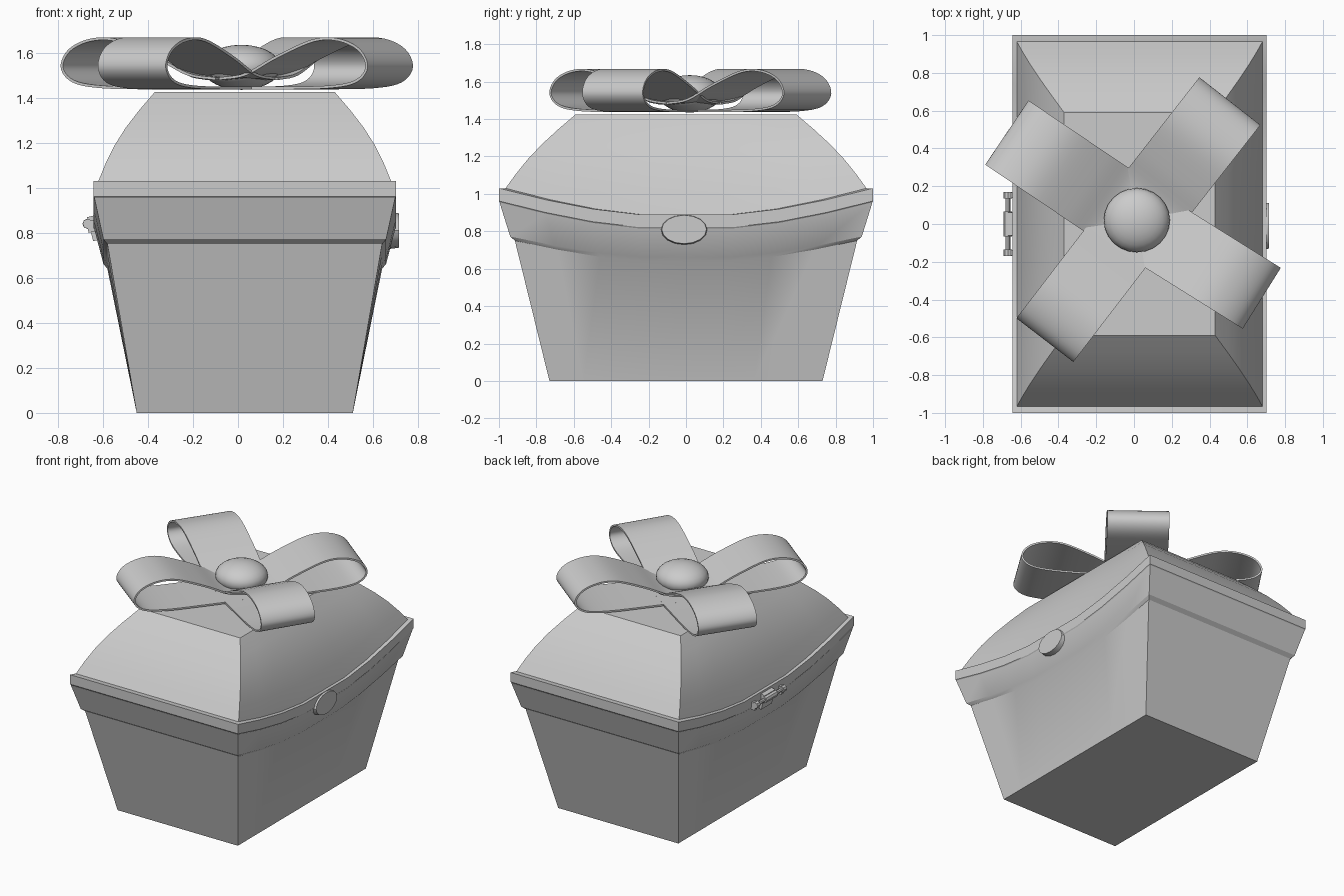
import bpy, bmesh, math
from mathutils import Matrix, Vector

if "Cube" in bpy.data.objects:
    bpy.data.objects.remove(bpy.data.objects["Cube"])

grey = bpy.data.materials.new("plain_grey")
grey.diffuse_color = (0.6, 0.6, 0.6, 1)
grey.use_nodes = True
grey.node_tree.nodes["Principled BSDF"].inputs["Base Color"].default_value = grey.diffuse_color
CX = 0.03  # box centre in x


def finish(name, bm, smooth=True):
    bmesh.ops.recalc_face_normals(bm, faces=bm.faces)
    me = bpy.data.meshes.new(name)
    bm.to_mesh(me)
    bm.free()
    me.materials.append(grey)
    ob = bpy.data.objects.new(name, me)
    bpy.context.collection.objects.link(ob)
    if smooth:
        bpy.ops.object.select_all(action='DESELECT')
        ob.select_set(True)
        bpy.context.view_layer.objects.active = ob
        bpy.ops.object.shade_smooth_by_angle(angle=math.radians(30))
    return ob


# Long sides dip in the middle: fraction of half length -> rise from 0 to 1
STEPS = [(0, 0), (0.25, 0.0), (0.5, 0.21), (0.75, 0.56), (1, 1)]
SIDE = [(-f, s) for f, s in STEPS[:0:-1]] + STEPS


def ring(bm, hx, hy, z, sag):
    right = [(CX + hx, f * hy, z - sag * (1 - s)) for f, s in SIDE]
    left = [(CX - hx, f * hy, z - sag * (1 - s)) for f, s in reversed(SIDE)]
    return [bm.verts.new(p) for p in right + left]


def loft(name, rows):
    bm = bmesh.new()
    rings = [ring(bm, *r) for r in rows]
    n = len(rings[0])
    for a, b in zip(rings, rings[1:]):
        for i in range(n):
            j = (i + 1) % n
            bm.faces.new((a[i], a[j], b[j], b[i]))
    # caps are strips across the width, so they follow the dip
    m = n // 2
    for r in (rings[0], rings[-1]):
        for i in range(m - 1):
            bm.faces.new((r[i], r[i + 1], r[n - 2 - i], r[n - 1 - i]))
    return finish(name, bm)


# Tapered box with flared band: half width, half length, height, dip
loft("box_body", [(0.48, 0.73, 0, 0), (0.61, 0.915, 0.75, 0.11),
                  (0.628, 0.94, 0.772, 0.11), (0.668, 0.997, 0.955, 0.14)])

# Lid with upright rim, small ledge and domed slopes
lid = [(0.664, 0.99, 0.95, 0.14), (0.672, 1.0, 0.962, 0.14),
       (0.672, 1.0, 1.03, 0.14), (0.65, 0.965, 1.03, 0.14)]
for i in range(1, 6):
    t = i / 5
    bulge = 0.03 * math.sin(math.pi * t)
    lid.append((0.65 - 0.25 * t + bulge, 0.965 - 0.375 * t + bulge,
                1.03 + 0.395 * t, 0.14 * (1 - t) ** 1.5))
loft("lid", lid)


# Ribbon loops
def catmull(pts, n):
    out = []
    P = [Vector(p) for p in pts]
    P = [2 * P[0] - P[1]] + P + [2 * P[-1] - P[-2]]
    for k in range(1, len(P) - 2):
        a, b, c, d = P[k - 1:k + 3]
        for i in range(n):
            t = i / n
            out.append(0.5 * (2 * b + (c - a) * t + (2 * a - 5 * b + 4 * c - d) * t * t
                              + (3 * b - a - 3 * c + d) * t ** 3))
    return out + [P[-2]]


LOOP = [(0, 1.437), (0.3, 1.437), (0.58, 1.442), (0.73, 1.468), (0.79, 1.535),
        (0.75, 1.615), (0.64, 1.662), (0.5, 1.66), (0.3, 1.585), (0.14, 1.51), (0, 1.49)]
path = catmull(LOOP, 5)
BOW = Vector((0.015, 0.02, 0))
THICK = 0.012


def ribbon(name, degrees, reach, width):
    bm = bmesh.new()
    rows = []
    for i, p in enumerate(path):
        d = (path[min(i + 1, len(path) - 1)] - path[max(i - 1, 0)]).normalized()
        q = p + Vector((-d.y, d.x)) * THICK
        rows.append([bm.verts.new((c.x * reach / 0.79, s * width / 2, c.y))
                     for c, s in ((p, -1), (p, 1), (q, 1), (q, -1))])
    for a, b in zip(rows, rows[1:]):
        for k in range(4):
            j = (k + 1) % 4
            bm.faces.new((a[k], a[j], b[j], b[k]))
    bm.faces.new(rows[0])
    bm.faces.new(rows[-1])
    bm.transform(Matrix.Translation(BOW) @ Matrix.Rotation(math.radians(degrees), 4, 'Z'))
    finish(name, bm)


for k, spec in enumerate([(52, 0.80, 0.41), (146, 0.83, 0.41),
                          (232.5, 0.80, 0.38), (328, 0.78, 0.38)]):
    ribbon("bow_loop_%d" % (k + 1), *spec)

# Flattened bow knot
bm = bmesh.new()
bmesh.ops.create_uvsphere(bm, u_segments=24, v_segments=14, radius=1)
bm.transform(Matrix.Translation((BOW.x, BOW.y, 1.535)) @ Matrix.Diagonal((0.175, 0.17, 0.1, 1)))
finish("bow_knot", bm)

# Oval clasp on the right side
bm = bmesh.new()
bmesh.ops.create_cone(bm, cap_ends=True, segments=16, radius1=1, radius2=0.92, depth=1)
bm.transform(Matrix.Translation((0.69, -0.01, 0.81)) @ Matrix.Diagonal((0.05, 0.13, 0.083, 1))
             @ Matrix.Rotation(math.pi / 2, 4, 'Y'))
finish("clasp", bm)


# Handle on the left side
def rod(name, y, length, radius, x=-0.668, z=0.84, sides=8):
    bm = bmesh.new()
    bmesh.ops.create_cone(bm, cap_ends=True, segments=sides, radius1=radius,
                          radius2=radius, depth=length)
    bm.transform(Matrix.Translation((x, y, z)) @ Matrix.Rotation(math.pi / 2, 4, 'X'))
    finish(name, bm)


def block(name, center, size, tilt):
    bm = bmesh.new()
    bmesh.ops.create_cube(bm, size=1)
    bm.transform(Matrix.Translation(center) @ Matrix.Rotation(tilt, 4, 'Y')
                 @ Matrix.Diagonal((*size, 1)))
    finish(name, bm, False)


rod("handle_bar", 0, 0.30, 0.013)
rod("handle_grip", 0, 0.13, 0.023)
block("handle_plate", (-0.64, 0, 0.82), (0.035, 0.12, 0.11), -0.25)
for side, y in (("front", -0.152), ("back", 0.152)):
    rod("handle_cap_" + side, y, 0.035, 0.022)
    block("handle_mount_" + side, (-0.645, y, 0.83), (0.05, 0.03, 0.05), -0.25)
